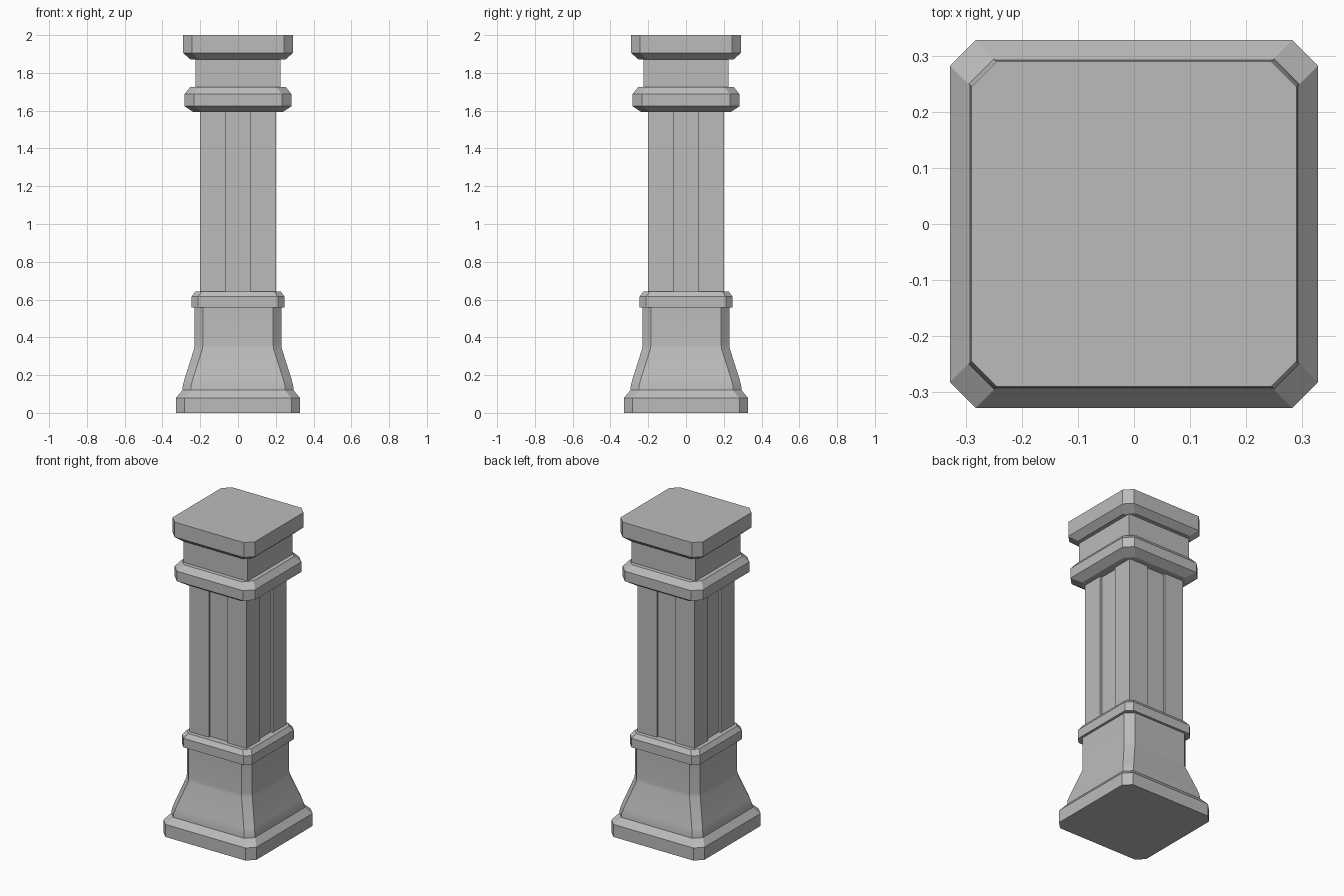
import bpy, bmesh, math

cube = bpy.data.objects.get("Cube")
if cube:
    bpy.data.objects.remove(cube, do_unlink=True)

stone = bpy.data.materials.new("grey stone")
stone.use_nodes = True
GREY = (0.5, 0.5, 0.5, 1)
stone.diffuse_color = GREY
stone.node_tree.nodes["Principled BSDF"].inputs["Base Color"].default_value = GREY


def square(half, cut):
    """Square outline, counter-clockwise, with its corners cut off."""
    if not cut:
        return [(half, -half), (half, half), (-half, half), (-half, -half)]
    k = half - cut
    side = [(half, -k), (half, k)]
    return [p for r in range(4) for p in (turn(q, r) for q in side)]


def grooved(half, groove, depth):
    """Square outline with a shallow channel in the middle of each side."""
    d = half - depth
    side = [(half, -half), (half, -groove), (d, -groove), (d, groove), (half, groove)]
    return [turn(q, r) for r in range(4) for q in side]


def turn(p, quarters):
    x, y = p
    for _ in range(quarters):
        x, y = -y, x
    return x, y


def loft(name, rings, smooth=False):
    """Join (outline, height) rings from bottom to top and cap the ends."""
    bm = bmesh.new()
    loops = [[bm.verts.new((x, y, z)) for x, y in outline] for outline, z in rings]
    n = len(loops[0])
    for a, b in zip(loops, loops[1:]):
        for i in range(n):
            j = (i + 1) % n
            bm.faces.new((a[i], a[j], b[j], b[i]))
    bm.faces.new(loops[0][::-1])
    bm.faces.new(loops[-1])
    mesh = bpy.data.meshes.new(name)
    bm.to_mesh(mesh)
    bm.free()
    mesh.materials.append(stone)
    obj = bpy.data.objects.new(name, mesh)
    bpy.context.collection.objects.link(obj)
    if smooth:
        bpy.ops.object.select_all(action="DESELECT")
        obj.select_set(True)
        bpy.context.view_layer.objects.active = obj
        bpy.ops.object.shade_smooth_by_angle(angle=math.radians(30))


def block(name, cut, profile, smooth=False):
    loft(name, [(square(half, cut), z) for half, z in profile], smooth)


# Foot slab and flared pedestal
block("base_slab", 0.046, [(0.328, 0), (0.328, 0.08), (0.29, 0.125)])
block("flared_pedestal", 0.044,
      [(0.294, 0.12), (0.292, 0.145), (0.283, 0.18), (0.232, 0.34), (0.23, 0.36), (0.23, 0.56)],
      smooth=True)
block("lower_collar", 0.035, [(0.246, 0.558), (0.246, 0.615), (0.226, 0.643)])

# Shaft with a channel down each side
shaft = grooved(0.2, 0.066, 0.015)
loft("shaft", [(shaft, 0.64), (shaft, 1.6)])

# Capital
block("upper_collar", 0.05, [(0.235, 1.592), (0.283, 1.624), (0.283, 1.688), (0.253, 1.725)])
block("neck", 0, [(0.226, 1.72), (0.226, 1.875)])
block("cap_slab", 0.046, [(0.25, 1.87), (0.29, 1.905), (0.29, 2.0)])
